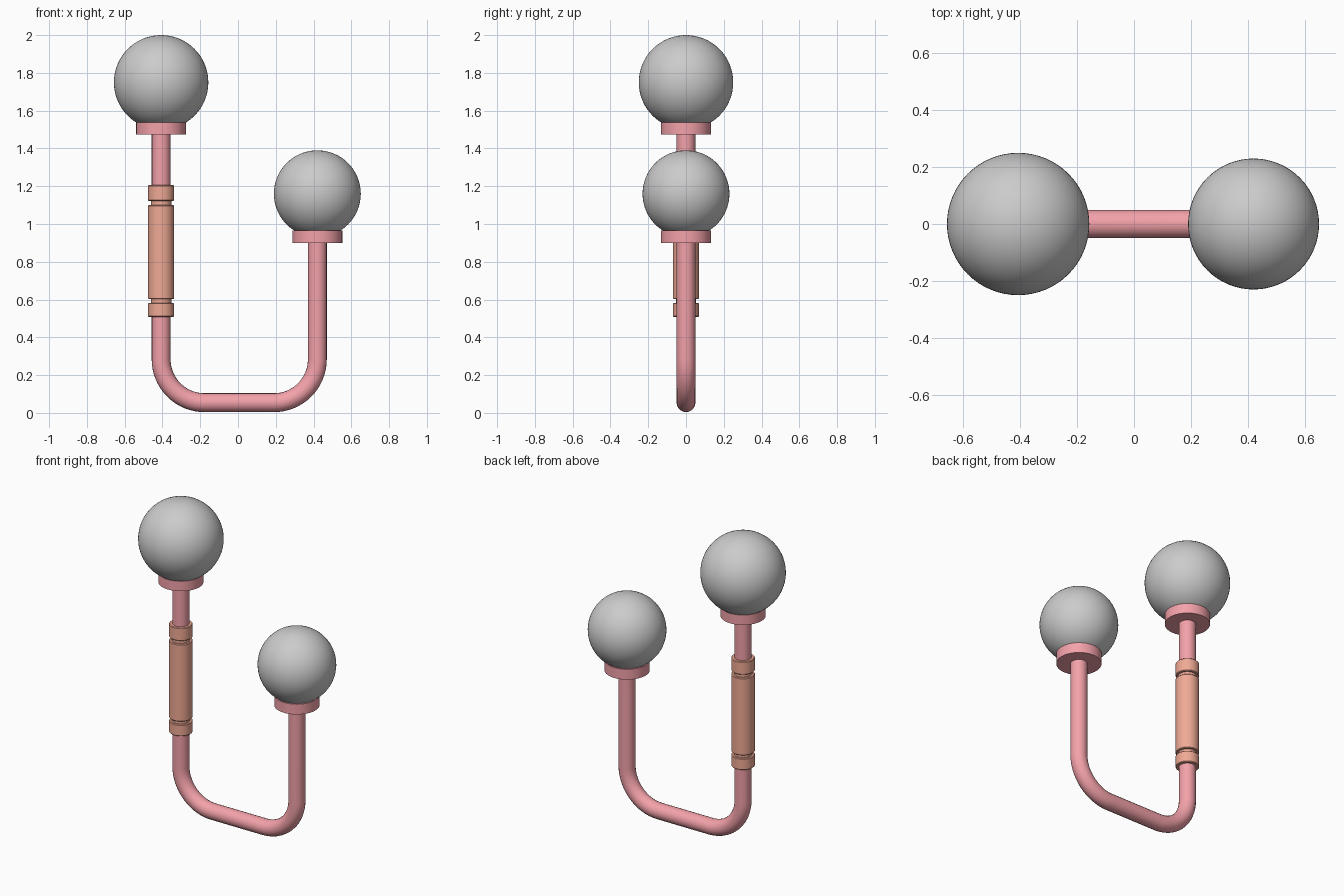
import bpy, bmesh
from math import pi, sin, cos, radians

if "Cube" in bpy.data.objects:
    bpy.data.objects.remove(bpy.data.objects["Cube"])

def material(name, rgb):
    m = bpy.data.materials.new(name)
    m.diffuse_color = (*rgb, 1)
    m.use_nodes = True
    m.node_tree.nodes["Principled BSDF"].inputs["Base Color"].default_value = m.diffuse_color
    return m

pink = material("pink_paint", (0.90, 0.36, 0.40))
salmon = material("salmon_grip", (0.87, 0.40, 0.30))

def finish(obj, name, mat=None):
    obj.name = name
    if mat:
        obj.data.materials.append(mat)
    bpy.ops.object.select_all(action='DESELECT')
    obj.select_set(True)
    bpy.context.view_layer.objects.active = obj
    bpy.ops.object.shade_smooth_by_angle(angle=radians(30))
    return obj

XL, XR = -0.407, 0.42        # the two uprights
TUBE_R, BEND_R = 0.05, 0.23

def ball(name, x, z, r):
    bpy.ops.mesh.primitive_uv_sphere_add(segments=64, ring_count=32, radius=r, location=(x, 0, z))
    finish(bpy.context.object, name)

def collar(name, x, z0, z1):
    bpy.ops.mesh.primitive_cylinder_add(vertices=64, radius=0.132, depth=z1 - z0,
                                        location=(x, 0, (z0 + z1) / 2))
    finish(bpy.context.object, name, pink)

# Balls on flat collars
ball("tall_ball", XL, 1.75, 0.25)
collar("tall_collar", XL, 1.473, 1.537)
ball("short_ball", XR, 1.16, 0.23)
collar("short_collar", XR, 0.90, 0.966)

# Bent J-shaped tube: two uprights joined by a base with rounded corners
def bend(cx, a0, a1, n=16):
    for i in range(n + 1):
        a = a0 + (a1 - a0) * i / n
        yield (cx + BEND_R * cos(a), 0, TUBE_R + 0.004 + BEND_R + BEND_R * sin(a))

path = [(XL, 0, 1.50), *bend(XL + BEND_R, pi, 1.5 * pi),
        *bend(XR - BEND_R, 1.5 * pi, 2 * pi), (XR, 0, 0.93)]
curve = bpy.data.curves.new("bent_tube", 'CURVE')
curve.dimensions = '3D'
curve.bevel_depth = TUBE_R
curve.bevel_resolution = 8
curve.use_fill_caps = True
spline = curve.splines.new('POLY')
spline.points.add(len(path) - 1)
for p, co in zip(spline.points, path):
    p.co = (*co, 1)
tube = bpy.data.objects.new("bent_tube", curve)
bpy.context.collection.objects.link(tube)
bpy.context.view_layer.objects.active = tube
tube.select_set(True)
bpy.ops.object.convert(target='MESH')
finish(bpy.context.object, "bent_tube", pink)

# Grip sleeve: lathed profile with a groove near each end
R, G, B = 0.069, 0.054, 0.004
profile = [(TUBE_R - 0.004, 0.508)]
for z0, z1 in ((0.508, 0.582), (0.602, 1.1), (1.122, 1.206)):
    inner0 = [] if z0 == 0.508 else [(G, z0)]
    inner1 = [] if z1 == 1.206 else [(G, z1)]
    profile += inner0 + [(R - B, z0), (R, z0 + B), (R, z1 - B), (R - B, z1)] + inner1
profile.append((TUBE_R - 0.004, 1.206))

bm = bmesh.new()
verts = [bm.verts.new((r, 0, z)) for r, z in profile]
edges = [bm.edges.new(e) for e in zip(verts, verts[1:])]
bmesh.ops.spin(bm, geom=verts + edges, cent=(0, 0, 0), axis=(0, 0, 1),
               angle=2 * pi, steps=48, use_duplicate=False)
bmesh.ops.remove_doubles(bm, verts=bm.verts, dist=1e-4)
bmesh.ops.recalc_face_normals(bm, faces=bm.faces)
mesh = bpy.data.meshes.new("grip_sleeve")
bm.to_mesh(mesh)
bm.free()
grip = bpy.data.objects.new("grip_sleeve", mesh)
grip.location.x = XL
bpy.context.collection.objects.link(grip)
finish(grip, "grip_sleeve", salmon)
